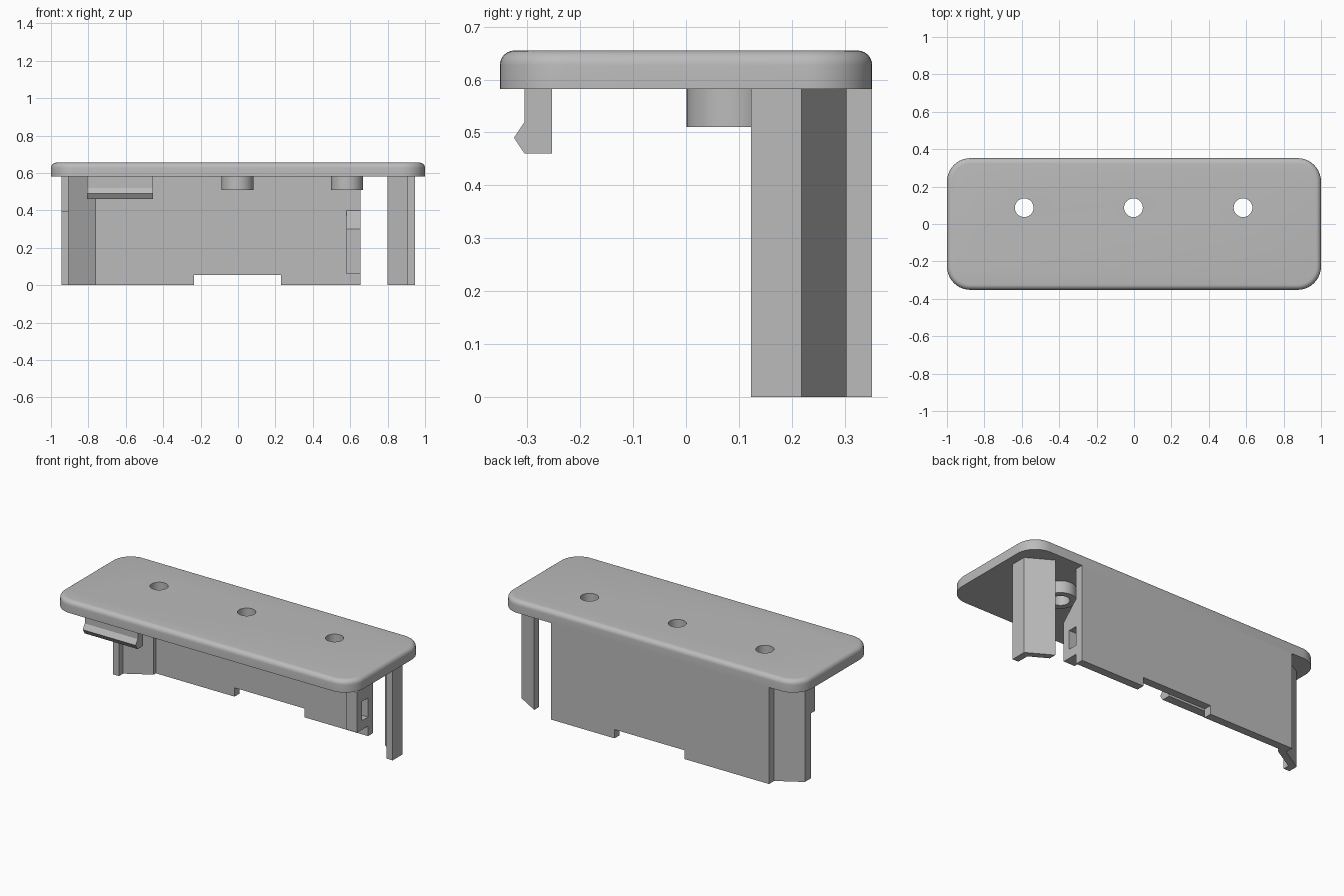
import bpy, bmesh
from mathutils import Vector, Matrix

if "Cube" in bpy.data.objects:
    bpy.data.objects.remove(bpy.data.objects["Cube"], do_unlink=True)

grey = bpy.data.materials.new("plain grey")
grey.use_nodes = True
grey.diffuse_color = (0.5, 0.5, 0.5, 1)
grey.node_tree.nodes["Principled BSDF"].inputs["Base Color"].default_value = (0.5, 0.5, 0.5, 1)

AXES = {
    "x": lambda a, b, c: (c, a, b),   # profile in y, z
    "y": lambda a, b, c: (a, c, b),   # profile in x, z
    "z": lambda a, b, c: (a, b, c),   # profile in x, y
}


def finish(name, bm):
    bmesh.ops.recalc_face_normals(bm, faces=bm.faces)
    mesh = bpy.data.meshes.new(name)
    bm.to_mesh(mesh)
    bm.free()
    mesh.materials.append(grey)
    obj = bpy.data.objects.new(name, mesh)
    bpy.context.collection.objects.link(obj)
    return obj


def prism(name, profile, axis, start, end):
    """Extrude a closed profile along an axis."""
    bm = bmesh.new()
    face = bm.faces.new([bm.verts.new(AXES[axis](a, b, start)) for a, b in profile])
    new = bmesh.ops.extrude_face_region(bm, geom=[face])["geom"]
    shift = Vector(AXES[axis](0, 0, end - start))
    bmesh.ops.translate(bm, vec=shift, verts=[v for v in new if isinstance(v, bmesh.types.BMVert)])
    return finish(name, bm)


def cylinder(name, x, y, radius, low, high):
    bm = bmesh.new()
    bmesh.ops.create_cone(bm, cap_ends=True, segments=48, radius1=radius, radius2=radius,
                          depth=high - low,
                          matrix=Matrix.Translation((x, y, (low + high) / 2)))
    return finish(name, bm)


def activate(obj):
    bpy.ops.object.select_all(action="DESELECT")
    obj.select_set(True)
    bpy.context.view_layer.objects.active = obj


def cut(obj, cutter):
    mod = obj.modifiers.new("cut", "BOOLEAN")
    mod.operation = "DIFFERENCE"
    mod.solver = "EXACT"
    mod.object = cutter
    activate(obj)
    bpy.ops.object.modifier_apply(modifier=mod.name)
    bpy.data.objects.remove(cutter, do_unlink=True)


def smooth(obj):
    activate(obj)
    bpy.ops.object.shade_smooth_by_angle(angle=0.6)


def rect(a0, a1, b0, b1):
    return [(a0, b0), (a1, b0), (a1, b1), (a0, b1)]


BACK, UNDER, TOP = 0.352, 0.582, 0.655
WALL_IN = 0.303

# Top plate: rounded corners, then a rounded upper rim
bm = bmesh.new()
bmesh.ops.create_cube(bm, size=1)
bmesh.ops.scale(bm, vec=(2, 2 * BACK, TOP - UNDER), verts=bm.verts)
bmesh.ops.translate(bm, vec=(0, 0, (TOP + UNDER) / 2), verts=bm.verts)
corners = [e for e in bm.edges if abs(e.verts[0].co.z - e.verts[1].co.z) > 0.01]
bmesh.ops.bevel(bm, geom=corners, offset=0.125, segments=10, profile=0.5, affect="EDGES")
rim = [e for e in bm.edges if all(v.co.z > TOP - 0.001 for v in e.verts)]
bmesh.ops.bevel(bm, geom=rim, offset=0.028, segments=6, profile=0.5, affect="EDGES")
plate = finish("top_plate", bm)

# Three bosses under the plate, with holes through both
for i, x in enumerate((-0.587, -0.003, 0.583)):
    boss = cylinder(f"screw_boss_{i + 1}", x, 0.087, 0.086, 0.51, UNDER)
    for part in (plate, boss):
        cut(part, cylinder("hole_cutter", x, 0.087, 0.05, 0.4, 0.8))
    smooth(boss)
smooth(plate)

# Back wall with a notch in its lower edge
prism("back_wall", [(-0.8, 0), (-0.235, 0), (-0.235, 0.053), (0.23, 0.053), (0.23, 0),
                    (0.655, 0), (0.655, UNDER), (-0.8, UNDER)], "y", WALL_IN, BACK)

# Bent leg standing free at the left end
leg = [(0.905, 0.123), (0.945, 0.123), (0.945, 0.218), (0.8, 0.303), (0.8, 0.258), (0.905, 0.197)]
prism("left_leg", leg, "z", 0, UNDER)

# Bent leg joined to the wall at the right end, with its lower front edge cut back
joined = [(-x, y) for x, y in leg[:4]] + [(-0.76, WALL_IN), (-0.76, 0.282), (-0.905, 0.197)]
right_leg = prism("right_leg", joined, "z", 0, UNDER)
cut(right_leg, prism("leg_cutter", rect(-1, -0.87, 0.1, 0.158), "z", -0.1, 0.392))

# Thickened block with a sloped top and a slot, inside the free end of the wall
block = prism("slotted_block", [(WALL_IN, 0.06), (0.2, 0.06), (0.2, 0.3), (WALL_IN, 0.4)],
              "x", 0.58, 0.655)
cut(block, prism("slot_cutter", rect(0.245, 0.32, 0.115, 0.23), "x", 0.5, 0.7))

# Barbed clip at the front
prism("front_clip", [(-0.253, UNDER), (-0.305, UNDER), (-0.305, 0.52), (-0.325, 0.49),
                     (-0.305, 0.46), (-0.253, 0.46)], "x", -0.808, -0.455)
